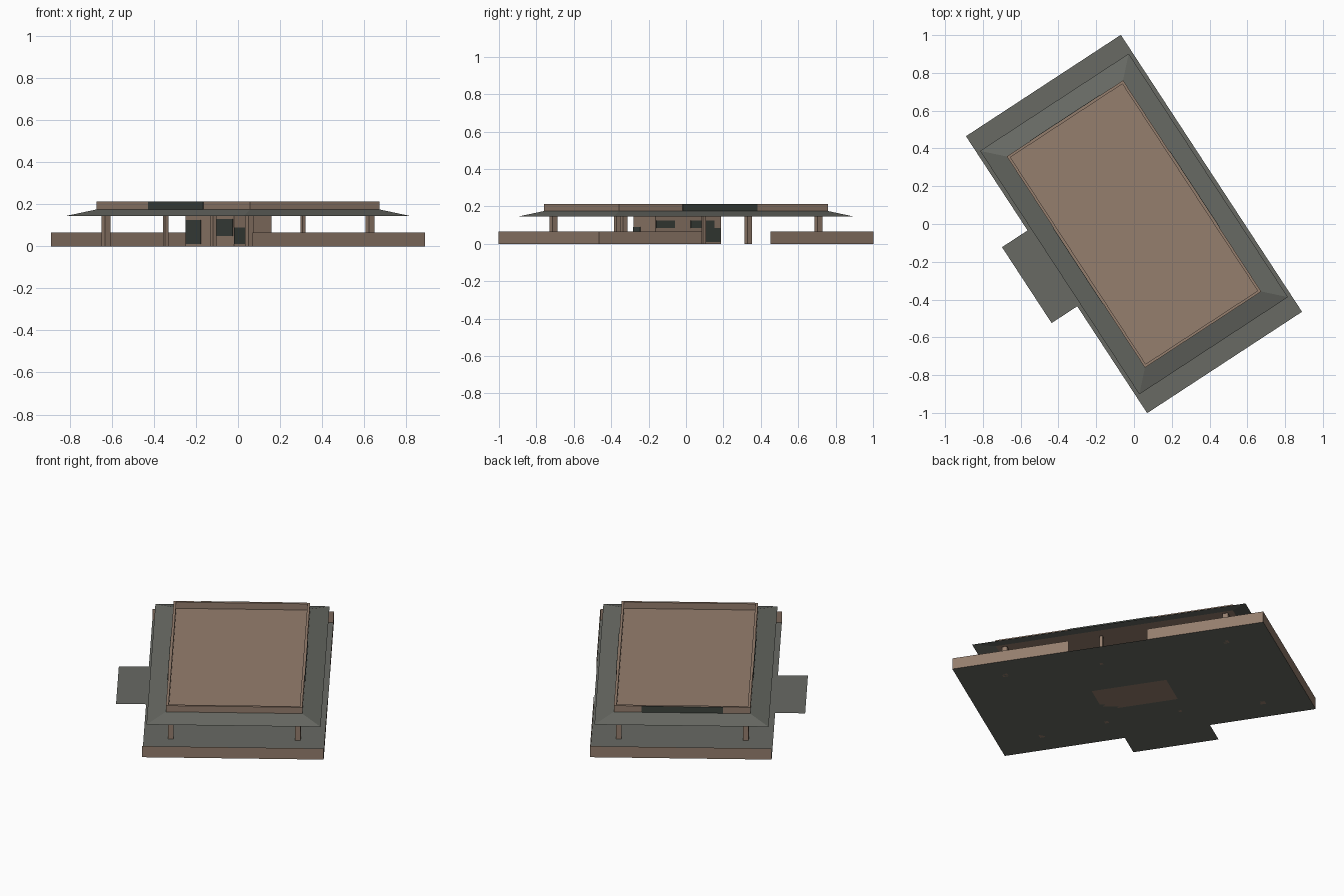
import bpy, bmesh, math
from mathutils import Matrix

if "Cube" in bpy.data.objects:
    bpy.data.objects.remove(bpy.data.objects["Cube"])

# The whole pavilion is turned about the vertical axis
TURN = Matrix.Rotation(math.radians(33.2), 4, 'Z')


def material(name, rgb):
    m = bpy.data.materials.new(name)
    m.use_nodes = True
    col = (*rgb, 1)
    m.diffuse_color = col
    m.node_tree.nodes["Principled BSDF"].inputs["Base Color"].default_value = col
    return m


BROWN = material("warm brown", (0.30, 0.21, 0.155))
GREY = material("slate grey", (0.138, 0.144, 0.127))
DARK = material("dark panel", (0.045, 0.054, 0.046))


def finish(name, bm, mat):
    me = bpy.data.meshes.new(name)
    bm.to_mesh(me)
    bm.free()
    me.materials.append(mat)
    ob = bpy.data.objects.new(name, me)
    ob.matrix_world = TURN
    bpy.context.collection.objects.link(ob)
    return ob


def box(name, u, v, z, mat):
    """Box from (min, max) pairs along the short, long and vertical axes."""
    bm = bmesh.new()
    bmesh.ops.create_cube(bm, size=1)
    for p in bm.verts:
        for i, (a, b) in enumerate((u, v, z)):
            p.co[i] = a if p.co[i] < 0 else b
    return finish(name, bm, mat)


def sheet(name, points, mat):
    bm = bmesh.new()
    bm.faces.new([bm.verts.new(p) for p in points])
    return finish(name, bm, mat)


def flat(name, u, v, z, mat):
    return sheet(name, [(u[0], v[0], z), (u[1], v[0], z),
                        (u[1], v[1], z), (u[0], v[1], z)], mat)


def upright(name, a, b, z, mat):
    return sheet(name, [(*a, z[0]), (*b, z[0]), (*b, z[1]), (*a, z[1])], mat)


# Ground slab and entrance landing
U, V, WALL = 0.49, 0.876, (0, 0.066)
flat("floor", (-U, U), (-V, V), 0, GREY)
flat("entrance_landing", (-0.652, -U), (-0.2, 0.28), 0, GREY)

# Low garden walls: both ends, and one long side with an opening
for s, end in ((-1, "front"), (1, "back")):
    upright(end + "_low_wall", (-U, s * V), (U, s * V), WALL, BROWN)
    upright(end + "_side_low_wall", (U, s * 0.22), (U, s * V), WALL, BROWN)

# Sloping eaves around the roof
RU, RV, TU, TV = 0.47, 0.77, 0.368, 0.668
EAVE, DECK, TOP = 0.145, 0.175, 0.212
bm = bmesh.new()
corners = ((-1, -1), (1, -1), (1, 1), (-1, 1))
outer = [bm.verts.new((a * RU, b * RV, EAVE)) for a, b in corners]
inner = [bm.verts.new((a * TU, b * TV, DECK)) for a, b in corners]
for i in range(4):
    j = (i + 1) % 4
    bm.faces.new((outer[i], outer[j], inner[j], inner[i]))
finish("roof_eaves", bm, GREY)

# Roof deck with a raised rim
flat("roof_deck", (-TU, TU), (-TV, TV), DECK, BROWN)
T = 0.014
for s, side in ((-1, "right"), (1, "left")):
    edge = sorted((s * TU, s * (TU - T)))
    box(side + "_roof_rim", edge, (-TV, TV), (DECK, TOP), BROWN)
for s, end in ((-1, "front"), (1, "back")):
    edge = sorted((s * TV, s * (TV - T)))
    box(end + "_roof_rim", (T - TU, TU - T), edge, (DECK, TOP), BROWN)

# Dark panels on three faces of the rim
P = 0.003
band = (DECK + 0.001, TOP)
box("right_rim_panel", (-TU - P, -TU), (-0.262, 0.215), band, DARK)
box("left_rim_panel", (TU, TU + P), (-0.262, 0.215), band, DARK)
box("back_rim_panel", (-0.22, 0.22), (TV, TV + P), band, DARK)


# Square posts
def post(name, u, v, width):
    h = width / 2
    box(name, (u - h, u + h), (v - h, v + h), (0, DECK - 0.005), BROWN)


for a, b in corners:
    name = ("front" if b < 0 else "back") + ("_right" if a < 0 else "_left")
    post(name + "_post", a * 0.343, b * 0.622, 0.03)
post("entrance_back_post", -0.30, 0.17, 0.018)
post("entrance_front_post", -0.30, -0.245, 0.022)
post("side_post", 0.31, -0.09, 0.018)

# Enclosed core room
CU, CV = (-0.171, 0.044), (-0.225, 0.195)
box("core_room", CU, CV, (0, DECK - 0.002), BROWN)

# Dark panels on the core room
face = (CU[0] - P, CU[0])
box("core_right_back_panel", face, (0.06, 0.19), (0.01, 0.125), DARK)
box("core_right_front_panel", face, (-0.22, -0.08), (0.05, 0.13), DARK)
face = (CU[1], CU[1] + P)
box("core_left_front_panel", face, (-0.22, -0.10), (0.085, 0.125), DARK)
box("core_left_middle_panel", face, (0.0, 0.15), (0.085, 0.125), DARK)
box("core_left_back_panel", face, (0.09, 0.19), (0.01, 0.085), DARK)
box("core_front_panel", (-0.17, -0.10), (CV[0] - P, CV[0]), (0.01, 0.09), DARK)
